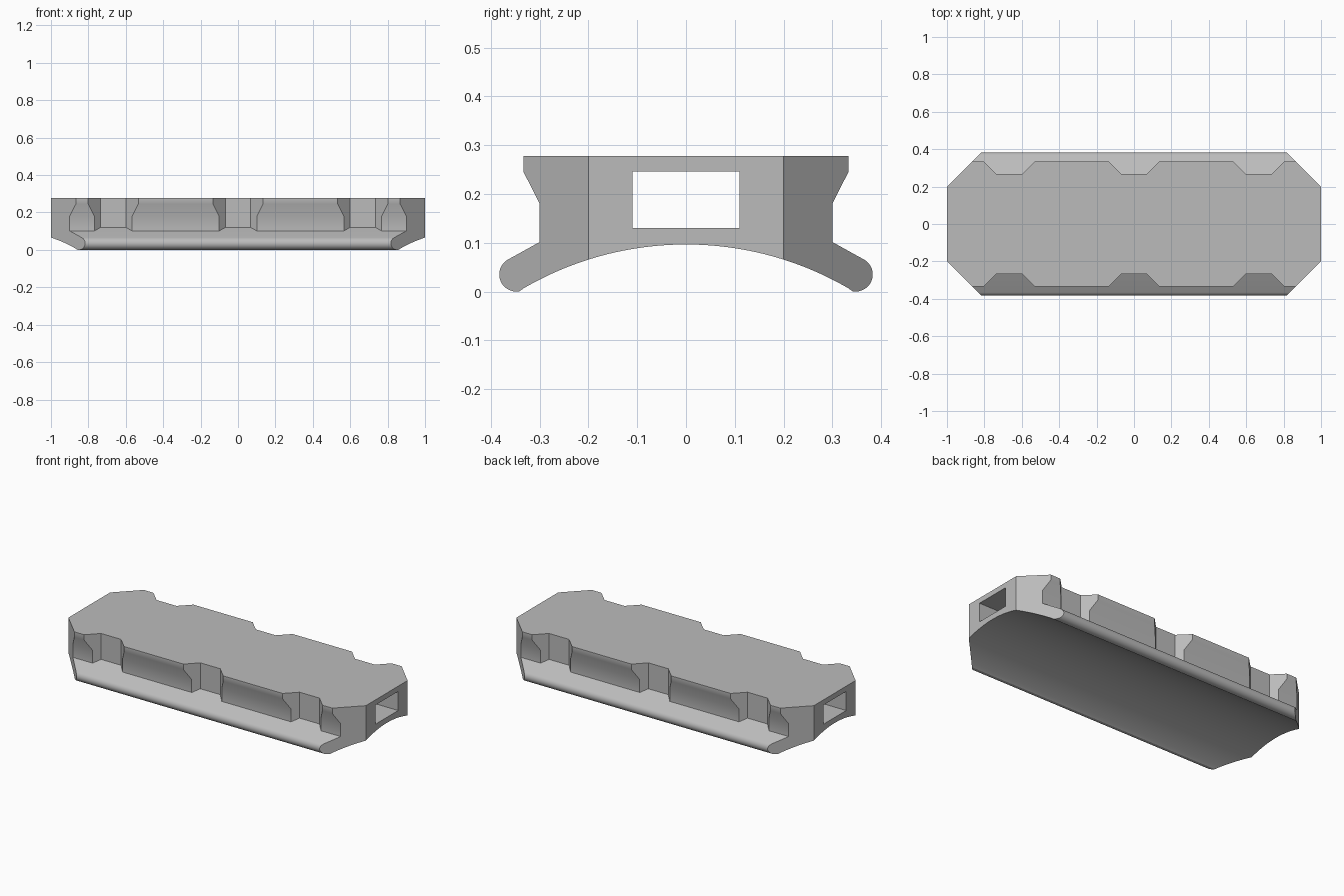
import bpy, bmesh, math
from mathutils import Vector

cube = bpy.data.objects.get("Cube")
if cube:
    bpy.data.objects.remove(cube, do_unlink=True)

grey = bpy.data.materials.new("neutral grey")
grey.use_nodes = True
colour = (0.5, 0.5, 0.5, 1)
grey.diffuse_color = colour
grey.node_tree.nodes["Principled BSDF"].inputs["Base Color"].default_value = colour


def prism(name, points, axis, start, end):
    """Extrude a closed outline along x (points are y, z) or z (points are x, y)."""
    place = (lambda a, b: (start, a, b)) if axis == "x" else (lambda a, b: (a, b, start))
    offset = Vector((end - start, 0, 0)) if axis == "x" else Vector((0, 0, end - start))
    bm = bmesh.new()
    face = bm.faces.new([bm.verts.new(place(a, b)) for a, b in points])
    result = bmesh.ops.extrude_face_region(bm, geom=[face])
    moved = [v for v in result["geom"] if isinstance(v, bmesh.types.BMVert)]
    bmesh.ops.translate(bm, verts=moved, vec=offset)
    bmesh.ops.recalc_face_normals(bm, faces=bm.faces)
    mesh = bpy.data.meshes.new(name)
    bm.to_mesh(mesh)
    bm.free()
    mesh.materials.append(grey)
    obj = bpy.data.objects.new(name, mesh)
    bpy.context.collection.objects.link(obj)
    return obj


def combine(target, tool, operation):
    """Apply a boolean and discard the tool."""
    bpy.context.view_layer.objects.active = target
    mod = target.modifiers.new("combine", "BOOLEAN")
    mod.operation, mod.solver, mod.object = operation, "EXACT", tool
    bpy.ops.object.modifier_apply(modifier=mod.name)
    bpy.data.objects.remove(tool, do_unlink=True)


def mirrored(half):
    return half + [(-y, z) for y, z in reversed(half)]


# Upper block with an overhanging lip along both sides
block = prism("rail_body", mirrored([(0.3, 0.0965), (0.3, 0.18), (0.333, 0.245), (0.333, 0.278)]),
              "x", -1, 1)

# Three trapezoid notches in each side
for side in (-1, 1):
    for x in (-0.667, 0, 0.667):
        outline = [(x - 0.067, side * 0.266), (x + 0.067, side * 0.266),
                   (x + 0.201, side * 0.4), (x - 0.201, side * 0.4)]
        combine(block, prism("notch", outline, "z", 0, 0.4), "DIFFERENCE")

# Arched saddle with rounded feet
radius, foot_y = 0.035, 0.348
arch_radius = 0.662
arch_z = 0.0965 - arch_radius
toe = math.atan2(radius - arch_z, foot_y)
slope = math.radians(61)
saddle_half = []
arch_end = math.pi / 2 - math.asin(0.333 / arch_radius)
for i in range(1, 25):
    a = math.pi / 2 + (arch_end - math.pi / 2) * i / 24
    saddle_half.append((arch_radius * math.cos(a), arch_z + arch_radius * math.sin(a)))
for i in range(1, 17):
    a = math.radians(-112) + (slope + math.radians(112)) * i / 16
    saddle_half.append((foot_y + radius * math.cos(a), radius + radius * math.sin(a)))
y, z = saddle_half[-1]
saddle_half.append((0.25, z + (y - 0.25) / math.tan(slope)))
saddle = prism("saddle", [(0, 0.0965)] + mirrored(saddle_half), "x", -1, 1)
combine(block, saddle, "UNION")

# Rectangular tunnel through the length
tunnel = [(-0.11, 0.13), (0.11, 0.13), (0.11, 0.246), (-0.11, 0.246)]
combine(block, prism("tunnel", tunnel, "x", -1.2, 1.2), "DIFFERENCE")

# Cut the four corners at 45 degrees
for sx in (-1, 1):
    for sy in (-1, 1):
        corner = [(sx * 1.1, sy * 0.1), (sx * 1.1, sy * 0.6), (sx * 0.6, sy * 0.6)]
        combine(block, prism("corner", corner, "z", -0.1, 0.4), "DIFFERENCE")

# Smooth curves, keep hard edges
bpy.ops.object.select_all(action="DESELECT")
block.select_set(True)
bpy.context.view_layer.objects.active = block
bpy.ops.object.shade_smooth_by_angle(angle=math.radians(30))
